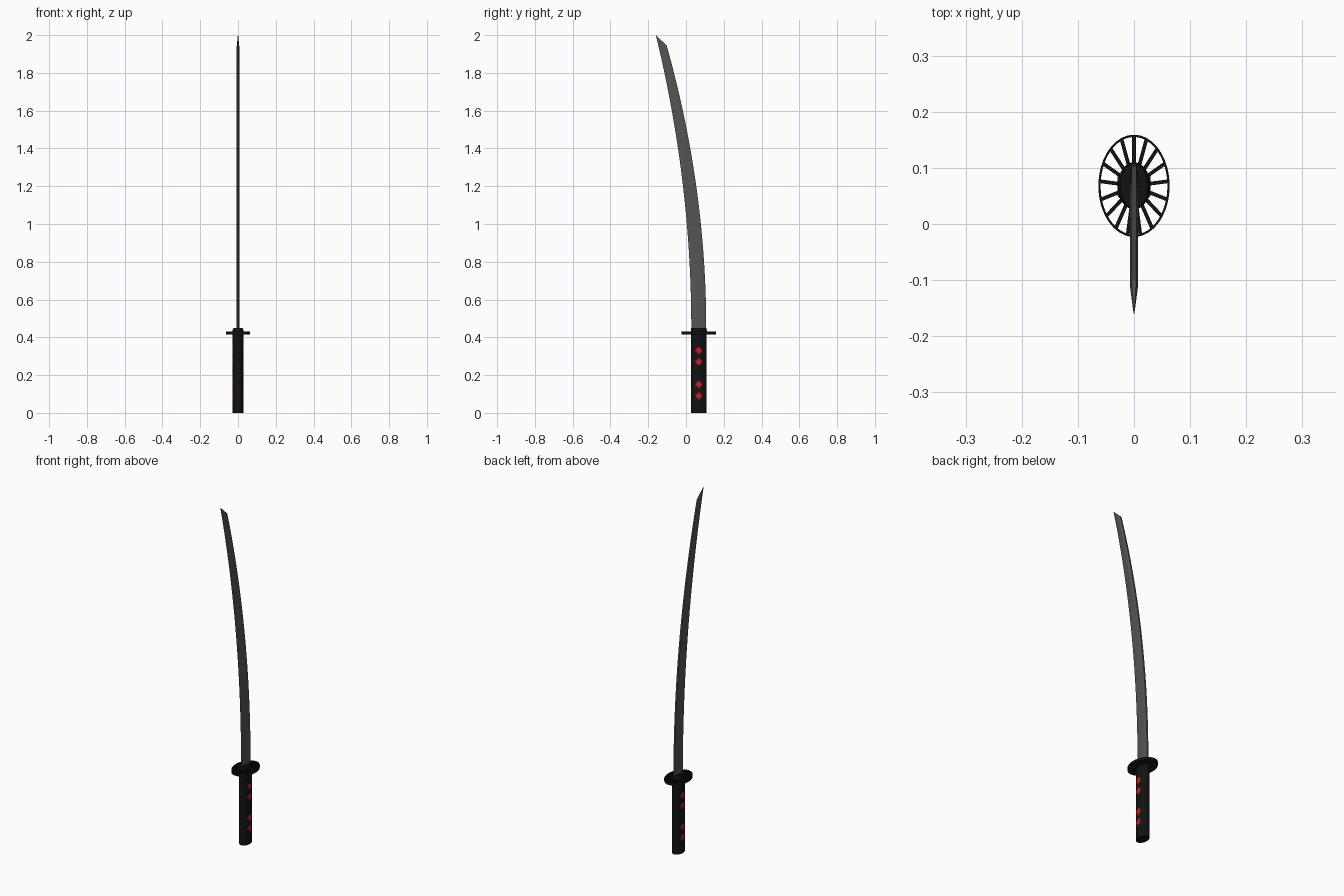
import bpy, bmesh, math

if "Cube" in bpy.data.objects:
    bpy.data.objects.remove(bpy.data.objects["Cube"])

CY = 0.068  # centre line of handle and guard


def material(name, rgb):
    m = bpy.data.materials.new(name)
    m.diffuse_color = (*rgb, 1)
    m.use_nodes = True
    m.node_tree.nodes["Principled BSDF"].inputs["Base Color"].default_value = m.diffuse_color
    return m


BLACK = material("black", (0.006, 0.006, 0.006))
RED = material("red", (0.6, 0.012, 0.025))
STEEL = material("dark_steel", (0.09, 0.09, 0.09))


def finish(name, bm, mat, smooth=None):
    bmesh.ops.recalc_face_normals(bm, faces=bm.faces)
    me = bpy.data.meshes.new(name)
    bm.to_mesh(me)
    bm.free()
    ob = bpy.data.objects.new(name, me)
    bpy.context.collection.objects.link(ob)
    me.materials.append(mat)
    if smooth:
        bpy.ops.object.select_all(action='DESELECT')
        ob.select_set(True)
        bpy.context.view_layer.objects.active = ob
        bpy.ops.object.shade_smooth_by_angle(angle=math.radians(smooth))
    return ob


def loft(bm, rings, closed=False):
    """Bridge equal-length rings; cap the ends, or join last to first."""
    vs = [[bm.verts.new(p) for p in r] for r in rings]
    n = len(vs[0])
    pairs = list(zip(vs, vs[1:])) + ([(vs[-1], vs[0])] if closed else [])
    for a, b in pairs:
        for i in range(n):
            j = (i + 1) % n
            bm.faces.new((a[i], a[j], b[j], b[i]))
    if not closed:
        bm.faces.new(vs[0])
        bm.faces.new(vs[-1])


def ellipse(rx, ry, z, n=48):
    return [(rx * math.cos(2 * math.pi * i / n),
             CY + ry * math.sin(2 * math.pi * i / n), z) for i in range(n)]


# Handle: oval grip
bm = bmesh.new()
loft(bm, [ellipse(0.028, 0.041, 0), ellipse(0.028, 0.041, 0.43)])
finish("handle", bm, BLACK, 40)

# Collar above the guard
bm = bmesh.new()
loft(bm, [ellipse(0.029, 0.042, 0.415), ellipse(0.029, 0.042, 0.438),
          ellipse(0.024, 0.040, 0.45)])
finish("collar", bm, BLACK, 30)

# Guard: outer rim and radiating spokes
Z0, Z1 = 0.416, 0.431
RX, RY = 0.0635, 0.091
bm = bmesh.new()
loft(bm, [ellipse(RX, RY, Z0, 64), ellipse(RX, RY, Z1, 64),
          ellipse(RX - 0.004, RY - 0.004, Z1, 64),
          ellipse(RX - 0.004, RY - 0.004, Z0, 64)], closed=True)
finish("guard_rim", bm, BLACK, 40)

bm = bmesh.new()
SPOKES = 17
for k in range(SPOKES):
    a = math.pi / 2 + 2 * math.pi * k / SPOKES
    c, s = math.cos(a), math.sin(a)
    inner = (0.024 * c, CY + 0.036 * s)
    outer = ((RX - 0.002) * c, CY + (RY - 0.002) * s)
    dx, dy = outer[0] - inner[0], outer[1] - inner[1]
    d = math.hypot(dx, dy)
    nx, ny = -dy / d * 0.0033, dx / d * 0.0033
    loft(bm, [[(p[0] + e * nx, p[1] + e * ny, z)
               for e, z in ((-1, Z0), (1, Z0), (1, Z1), (-1, Z1))]
              for p in (inner, outer)])
finish("guard_spokes", bm, BLACK)

# Red diamond inlays wrapped on both sides of the grip
bm = bmesh.new()
for side in (-1, 1):
    for z in (0.09, 0.15, 0.27, 0.33):
        shape = [(0, -0.028), (0.022, 0), (0, 0.028), (-0.022, 0)]
        loft(bm, [[(side * x, CY + y * f, z + h * f) for y, h in shape]
                  for x, f in ((0.018, 1), (0.0265, 1), (0.029, 0.8))])
finish("grip_diamonds", bm, RED)


# Blade: curved, ridged section ending in a slanted point
def edge_y(z):
    return 0.028 - 0.078 * max(z - 0.45, 0) ** 2


def spine_y(z):
    return 0.107 - 0.0935 * max(z - 0.45, 0) ** 2


bm = bmesh.new()
N = 28
rings = []
for i in range(N + 1):
    t = i / N
    z = 0.43 + 1.49 * t
    zs = z + 0.025 * t
    e, s = edge_y(z), spine_y(zs)
    ridge = s + (e - s) * 0.28
    zr = zs + (z - zs) * 0.28
    w = 0.0085 - 0.0015 * t
    rings.append([(0, e, z), (w, ridge, zr), (w * 0.55, s, zs),
                  (-w * 0.55, s, zs), (-w, ridge, zr)])
tip = (-0.16, 2.0)
e, s = rings[-1][0], rings[-1][2]
# point: section collapses onto the tip
rings.append([(x * 0.12, tip[0] + (y - tip[0]) * 0.02,
               tip[1] + (z - tip[1]) * 0.02) for x, y, z in rings[-1]])
loft(bm, rings)
finish("blade", bm, STEEL, 20)
